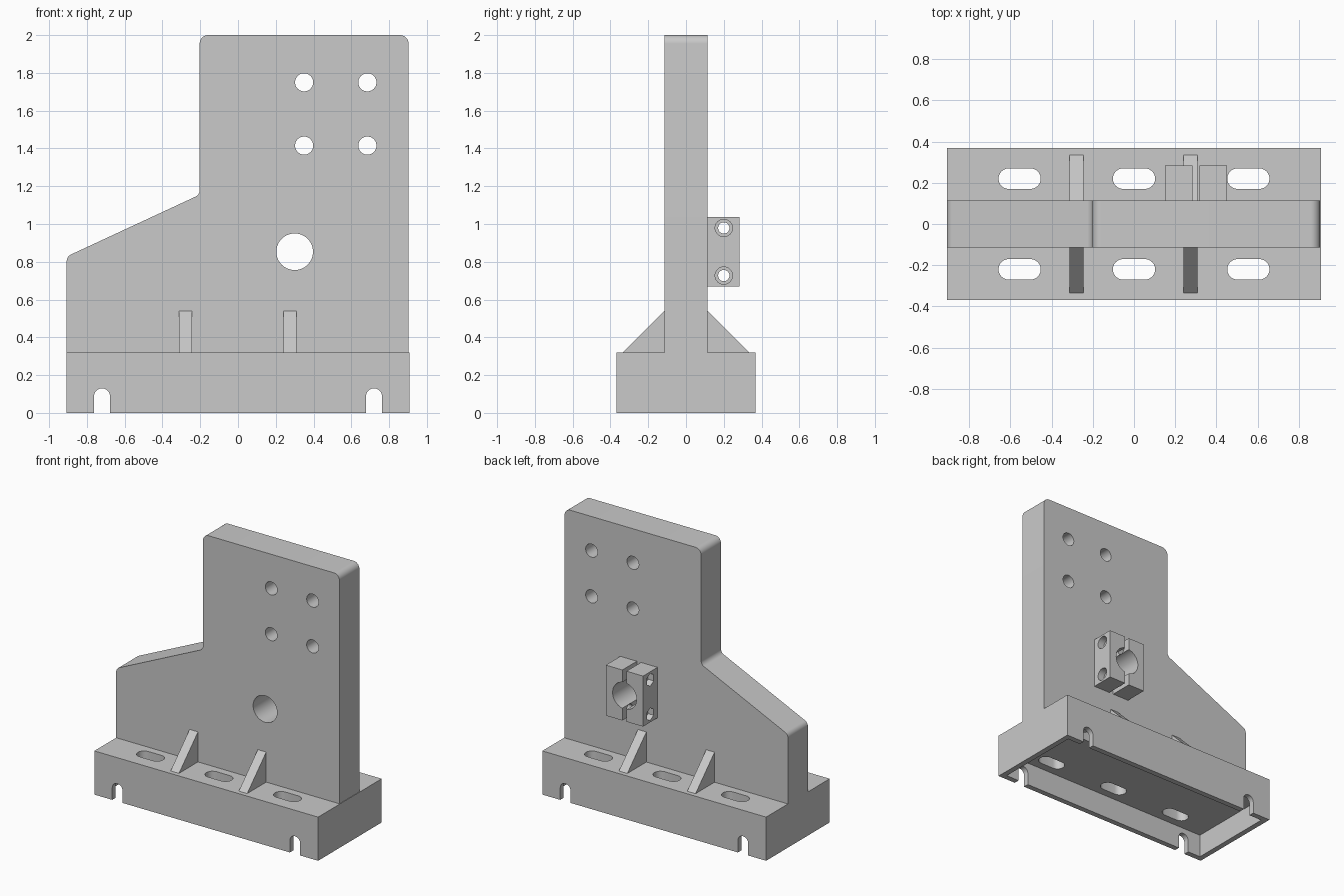
import bpy, bmesh, math
from mathutils import Vector

cube = bpy.data.objects.get("Cube")
if cube:
    bpy.data.objects.remove(cube, do_unlink=True)

grey = bpy.data.materials.new("machined grey")
grey.use_nodes = True
GREY = (0.585, 0.585, 0.585, 1)
grey.diffuse_color = GREY
grey.node_tree.nodes["Principled BSDF"].inputs["Base Color"].default_value = GREY


def prism(name, profile, axis, lo, hi):
    """Extrude a 2D profile along an axis from lo to hi."""
    place = {"x": lambda u, v, t: (t, u, v),
             "y": lambda u, v, t: (u, t, v),
             "z": lambda u, v, t: (u, v, t)}[axis]
    bm = bmesh.new()
    rings = [[bm.verts.new(place(u, v, t)) for u, v in profile] for t in (lo, hi)]
    n = len(profile)
    for ring in rings:
        bm.faces.new(ring)
    for i in range(n):
        j = (i + 1) % n
        bm.faces.new((rings[0][i], rings[0][j], rings[1][j], rings[1][i]))
    bmesh.ops.recalc_face_normals(bm, faces=bm.faces)
    mesh = bpy.data.meshes.new(name)
    bm.to_mesh(mesh)
    bm.free()
    mesh.materials.append(grey)
    obj = bpy.data.objects.new(name, mesh)
    bpy.context.collection.objects.link(obj)
    return obj


def rect(u0, u1, v0, v1):
    return [(u0, v0), (u1, v0), (u1, v1), (u0, v1)]


def arc(u, v, r, start, end, steps):
    angles = [start + (end - start) * k / steps for k in range(steps + 1)]
    return [(u + r * math.cos(a), v + r * math.sin(a)) for a in angles]


def circle(u, v, r, sides=40, turn=0.0):
    return arc(u, v, r, turn, turn + math.tau, sides)[:-1]


def slot(u, v, length, width):
    r, s = width / 2, (length - width) / 2
    q = math.pi / 2
    return arc(u + s, v, r, -q, q, 12) + arc(u - s, v, r, q, 3 * q, 12)


def rounded(corners, steps=8):
    """Round each (u, v, radius) corner of a polygon."""
    out = []
    for i, (u, v, r) in enumerate(corners):
        p = Vector((u, v))
        if r == 0:
            out.append((u, v))
            continue
        a = (Vector(corners[i - 1][:2]) - p).normalized()
        b = (Vector(corners[(i + 1) % len(corners)][:2]) - p).normalized()
        half = a.angle(b) / 2
        centre = p + (a + b).normalized() * r / math.sin(half)
        reach = r / math.tan(half)
        start, end = p + a * reach - centre, p + b * reach - centre
        for k in range(steps + 1):
            spoke = start.lerp(end, k / steps).normalized() * r
            out.append(tuple(centre + spoke))
    return out


def cut(obj, cutters):
    """Subtract the cutters, bake the result and discard them."""
    for c in cutters:
        c.hide_render = True
        m = obj.modifiers.new("cut", "BOOLEAN")
        m.operation, m.solver, m.object = "DIFFERENCE", "EXACT", c
    bpy.context.view_layer.update()
    evaluated = obj.evaluated_get(bpy.context.evaluated_depsgraph_get())
    mesh = bpy.data.meshes.new_from_object(evaluated)
    obj.modifiers.clear()
    obj.data = mesh
    for c in cutters:
        bpy.data.objects.remove(c, do_unlink=True)


L, W, H, PLATE = 0.907, 0.368, 0.32, 0.115
BORE_X, BORE_Z, BORE_R = 0.30, 0.853, 0.097
parts = []

# Hollow base with elongated mounting holes and arched edge notches
base = prism("base", rect(-L, L, -W, W), "z", 0, H)
wall = 0.04
tools = [prism("recess", rect(-L + wall, L - wall, -W + wall, W - wall), "z", -0.1, 0.17)]
for x in (-0.555, 0, 0.555):
    for y in (-0.22, 0.22):
        tools.append(prism("slot_cutter", slot(x, y, 0.205, 0.1), "z", 0.1, 0.5))
for x in (-0.72, 0.72):
    arch = [(x - 0.042, -0.1), (x + 0.042, -0.1)] + arc(x, 0.088, 0.042, 0, math.pi, 16)
    tools.append(prism("notch_cutter", arch, "y", -0.5, 0.5))
cut(base, tools)
parts.append(base)

# Upright plate with stepped outline, bolt pattern and main bore
outline = rounded([(-L, H, 0), (0.903, H, 0), (0.903, 2, 0.045), (-0.203, 2, 0.045),
                   (-0.203, 1.155, 0.04), (-L, 0.828, 0.04)])
plate = prism("upright_plate", outline, "y", -PLATE, PLATE)
tools = [prism("bolt_cutter", circle(x, z, 0.048), "y", -0.3, 0.3)
         for x in (0.35, 0.685) for z in (1.415, 1.75)]
tools.append(prism("bore_cutter", circle(BORE_X, BORE_Z, BORE_R, 56), "y", -0.3, 0.3))
cut(plate, tools)
parts.append(plate)

# Triangular stiffening ribs on both faces of the plate
for side, label in ((-1, "front"), (1, "back")):
    for x, hand in ((-0.278, "right"), (0.275, "left")):
        tri = [(side * PLATE, H), (side * 0.335, H), (side * PLATE, 0.54)]
        parts.append(prism(f"{label}_{hand}_rib", tri, "x", x - 0.034, x + 0.034))

# Split shaft clamp: two halves with a shared bore and cross bolt holes
for hand, x0, x1 in (("right", 0.15, 0.284), ("left", 0.318, 0.452)):
    half = prism(f"{hand}_clamp_half", rect(x0, x1, PLATE, 0.283), "z", 0.668, 1.038)
    tools = [prism("bore_cutter", circle(BORE_X, BORE_Z, BORE_R, 56), "y", 0, 0.5)]
    for z in (0.727, 0.979):
        tools.append(prism("screw_cutter", circle(0.2, z, 0.03, 24), "x", 0, 0.6))
        if hand == "left":
            tools.append(prism("head_cutter", circle(0.2, z, 0.046, 32), "x", 0.40, 0.6))
        else:
            tools.append(prism("nut_cutter", circle(0.2, z, 0.046, 6, math.pi / 6), "x", 0, 0.195))
    cut(half, tools)
    parts.append(half)

# Smooth the round surfaces, keep machined edges sharp
bpy.ops.object.select_all(action="DESELECT")
for obj in parts:
    obj.select_set(True)
bpy.context.view_layer.objects.active = base
bpy.ops.object.shade_smooth_by_angle(angle=math.radians(25))
